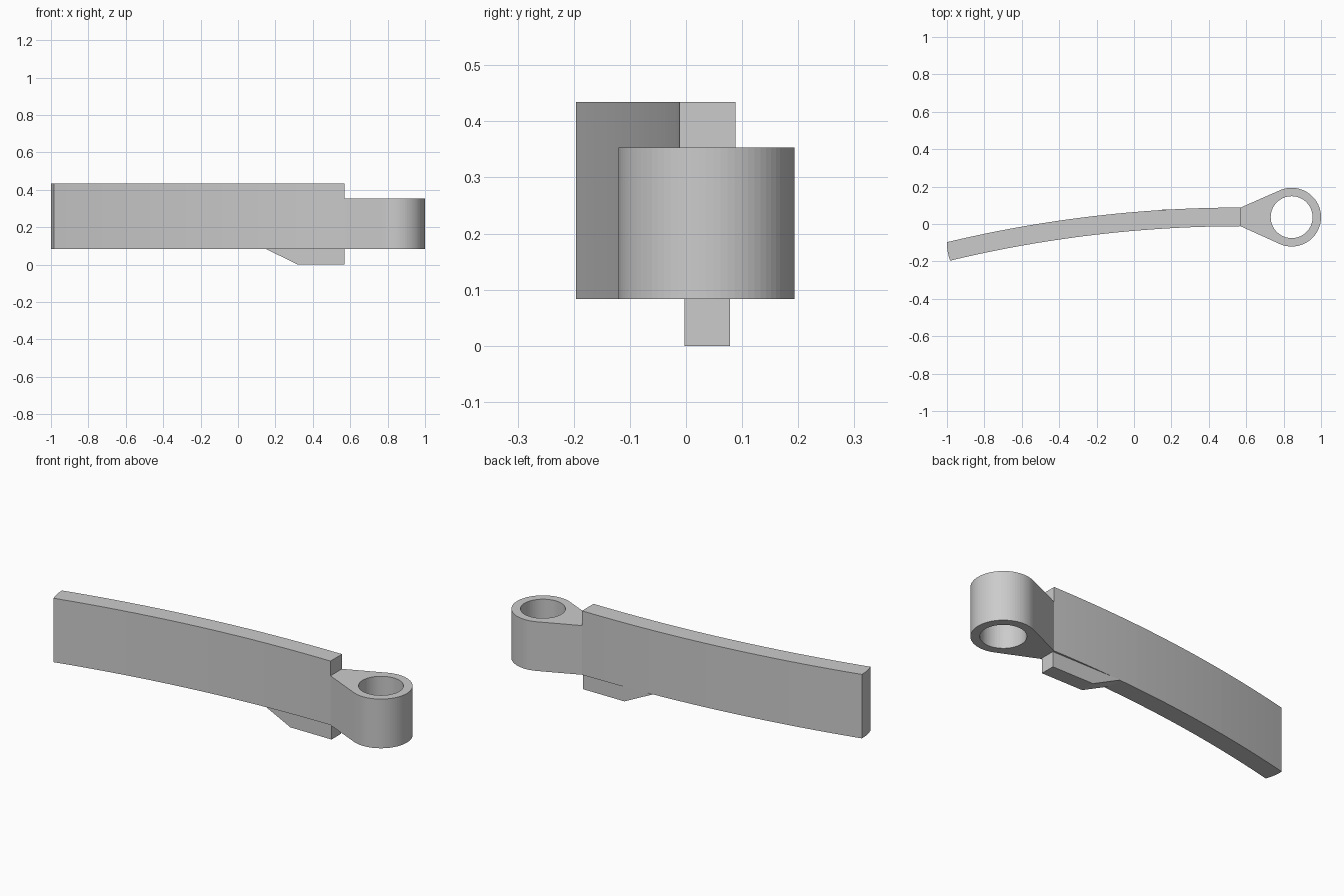
import bpy, bmesh, math
from mathutils import Vector

cube = bpy.data.objects.get("Cube")
if cube:
    bpy.data.objects.remove(cube, do_unlink=True)

grey = bpy.data.materials.new("plain grey")
grey.use_nodes = True
COLOUR = (0.6, 0.6, 0.6, 1)
grey.diffuse_color = COLOUR
grey.node_tree.nodes["Principled BSDF"].inputs["Base Color"].default_value = COLOUR


def extrude_faces(name, faces, offset):
    """Turn flat faces, given as loops of points, into one closed solid."""
    bm = bmesh.new()
    for loop in faces:
        bm.faces.new([bm.verts.new(p) for p in loop])
    bmesh.ops.remove_doubles(bm, verts=bm.verts, dist=1e-5)
    geom = bmesh.ops.extrude_face_region(bm, geom=bm.faces[:], use_keep_orig=True)["geom"]
    moved = [g for g in geom if isinstance(g, bmesh.types.BMVert)]
    bmesh.ops.translate(bm, verts=moved, vec=offset)
    bmesh.ops.recalc_face_normals(bm, faces=bm.faces[:])
    mesh = bpy.data.meshes.new(name)
    bm.to_mesh(mesh)
    bm.free()
    mesh.materials.append(grey)
    obj = bpy.data.objects.new(name, mesh)
    bpy.context.scene.collection.objects.link(obj)
    return obj


BASE = 0.083          # underside of the bar and the ring
JOINT = 0.57          # where the bar meets the ring
BACK, FRONT = 0.088, -0.012

# Curved bar: two concentric arcs, closed by a slightly rounded tip
R = 6.75
STEPS = 24


def arc(radius, end_x):
    sweep = math.asin((JOINT - end_x) / radius)
    return [Vector((JOINT - radius * math.sin(sweep * i / STEPS),
                    BACK - R + radius * math.cos(sweep * i / STEPS), BASE))
            for i in range(STEPS + 1)]


outer, inner = arc(R, -1.0), arc(R - (BACK - FRONT), -0.983)
tip = [outer[-1].lerp(inner[-1], t) - Vector((0.02 * t * (1 - t), 0, 0))
       for t in (0.25, 0.5, 0.75)]
extrude_faces("curved_bar", [outer + tip + inner[::-1]], (0, 0, 0.351))

# Ring with a neck whose sides run tangent to it
centre = Vector((0.843, 0.0365, BASE))
RING, HOLE = 0.157, 0.112


def tangent_angle(corner, side):
    d = corner - centre
    return math.atan2(d.y, d.x) - side * math.acos(RING / d.length)


def on_ring(a, r=RING):
    return centre + Vector((r * math.cos(a), r * math.sin(a), 0))


back = Vector((JOINT, BACK, BASE))
front = Vector((JOINT, FRONT, BASE))
a_back = tangent_angle(back, 1)
a_front = tangent_angle(front, -1)
if a_front > 0:
    a_front -= math.tau
outline = [on_ring(a_front + (a_back - a_front) * i / 48) for i in range(48)]
for start, end, count in ((on_ring(a_back), back, 12), (back, front, 4),
                          (front, on_ring(a_front), 12)):
    outline += [start.lerp(end, i / count) for i in range(count)]
hole = [centre + (p - centre).normalized() * HOLE for p in outline]
n = len(outline)
extrude_faces("ring_with_neck",
              [[outline[i], outline[(i + 1) % n], hole[(i + 1) % n], hole[i]]
               for i in range(n)], (0, 0, 0.27))

# Straight tab under the bar with a sloped leading edge
profile = [(0.15, BASE), (0.32, 0), (JOINT, 0), (JOINT, BASE)]
extrude_faces("lower_tab", [[Vector((x, -0.003, z)) for x, z in profile]], (0, 0.081, 0))
